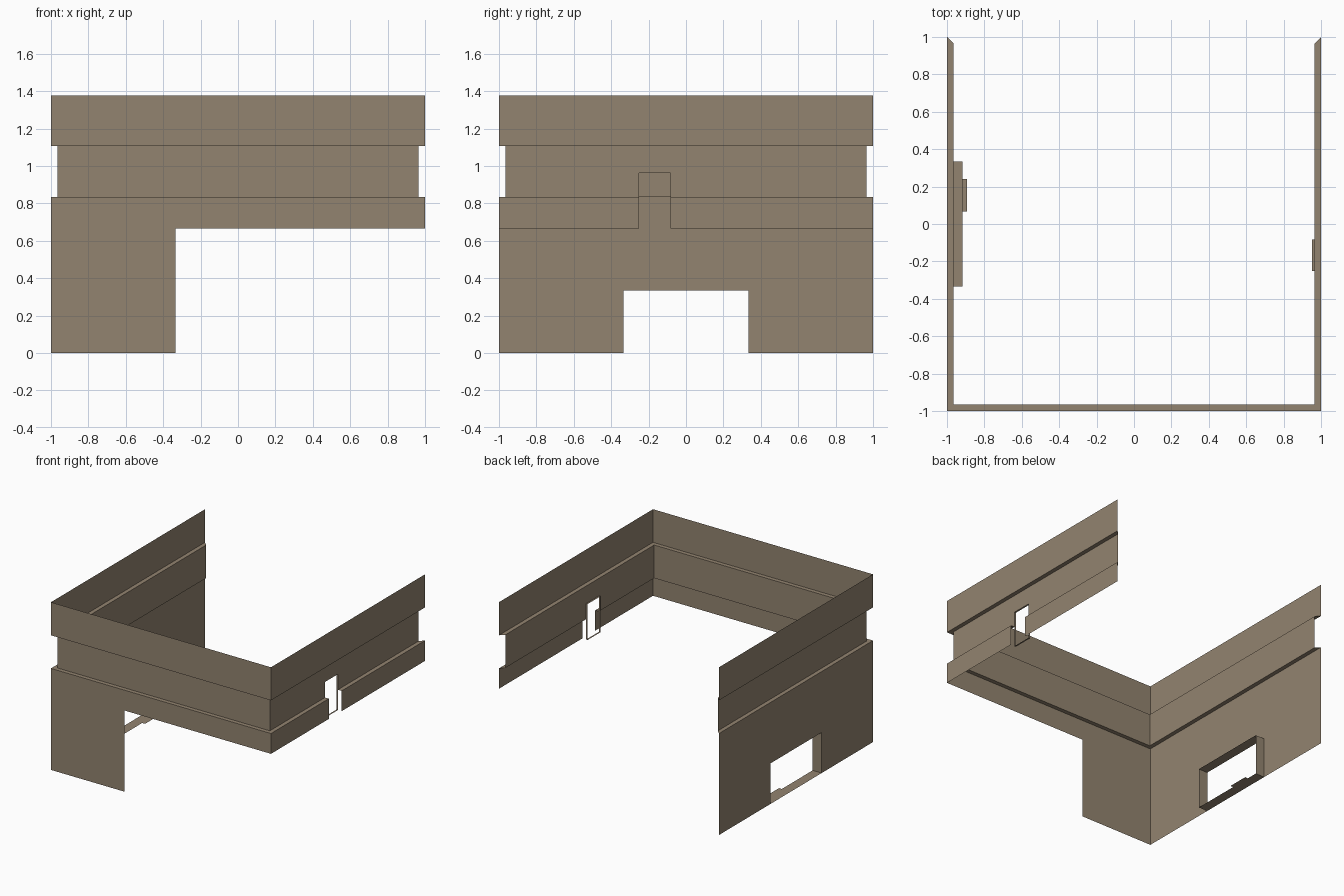
import bpy, bmesh, math

if "Cube" in bpy.data.objects:
    bpy.data.objects.remove(bpy.data.objects["Cube"])

# One brown colour for everything
brown = bpy.data.materials.new("plaster_brown")
brown.diffuse_color = (0.29, 0.23, 0.16, 1)
brown.use_nodes = True
brown.node_tree.nodes["Principled BSDF"].inputs["Base Color"].default_value = brown.diffuse_color

G = 0.034                               # groove depth
Z_LOW, Z_G0, Z_G1, Z_TOP = 0.667, 0.834, 1.106, 1.378
IN = 1 - G


# Every wall is drawn in (s along wall, d depth inward, z), then turned into place
def wall_point(turn, s, d, z):
    x, y = s, -1 + d
    if turn > 0:
        x, y = -y, x                    # right side
    elif turn < 0:
        x, y = y, -x                    # left side
    return (x, y, z)


def make_part(name, turn, quads):
    bm = bmesh.new()
    for q in quads:
        bm.faces.new([bm.verts.new(wall_point(turn, *p)) for p in q])
    bmesh.ops.remove_doubles(bm, verts=bm.verts, dist=1e-4)
    me = bpy.data.meshes.new(name)
    bm.to_mesh(me)
    bm.free()
    me.materials.append(brown)
    ob = bpy.data.objects.new(name, me)
    bpy.context.collection.objects.link(ob)


def sheet(s0, s1, z0, z1, d=0.0):
    return [(s0, d, z0), (s1, d, z0), (s1, d, z1), (s0, d, z1)]


def ledge(s0, s1, z, up):
    # mitred at the wall ends
    q = [(s0, 0, z), (s1, 0, z), (min(s1, IN), G, z), (max(s0, -IN), G, z)]
    return q if up else q[::-1]


def reveal(s0, s1, z0, z1, d0, d1):
    # sill, lintel and jambs lining an opening, facing into it
    ring = [(s0, z0), (s1, z0), (s1, z1), (s0, z1)]
    out = []
    for i in range(4):
        a, b = ring[i], ring[(i + 1) % 4]
        out.append([(a[0], d0, a[1]), (b[0], d0, b[1]),
                    (b[0], d1, b[1]), (a[0], d1, a[1])])
    return out


# Upper band and the underside ledge shared by all walls
upper = [sheet(-1, 1, Z_G1, Z_TOP), ledge(-1, 1, Z_G1, False)]
groove = [sheet(-IN, IN, Z_G0, Z_G1, G), ledge(-1, 1, Z_G0, True)]

# Front wall with the big opening on its right
D = 1 / 3
make_part("front_wall", 0, upper + groove + [
    sheet(-1, -D, 0, Z_LOW), sheet(-1, -D, Z_LOW, Z_G0), sheet(-D, 1, Z_LOW, Z_G0)])

# Left wall with a low doorway
make_part("left_wall", -1, upper + groove + [
    sheet(-1, -D, 0, D), sheet(D, 1, 0, D),
    sheet(-1, -D, D, Z_G0), sheet(-D, D, D, Z_G0), sheet(D, 1, D, Z_G0)])
make_part("doorway_lining", -1, reveal(-D, D, 0, D, 0, 0.082))
make_part("doorway_sill_step", -1, [[
    (-0.24, 0.082, 0), (-0.067, 0.082, 0), (-0.067, 0.108, 0), (-0.24, 0.108, 0)]])

# Right wall with a narrow window slot
W0, W1, WZ = -0.25, -0.083, 0.962
right = list(upper)
for s0, s1 in ((-1, W0), (W1, 1)):
    right += [sheet(s0, s1, Z_LOW, Z_G0), ledge(s0, s1, Z_G0, True)]
    a, b = max(s0, -IN), min(s1, IN)
    right += [sheet(a, b, Z_G0, WZ, G), sheet(a, b, WZ, Z_G1, G)]
right.append(sheet(W0, W1, WZ, Z_G1, G))
make_part("right_wall", 1, right)
make_part("window_lining", 1, reveal(W0, W1, Z_LOW, WZ, G, 0.048))
